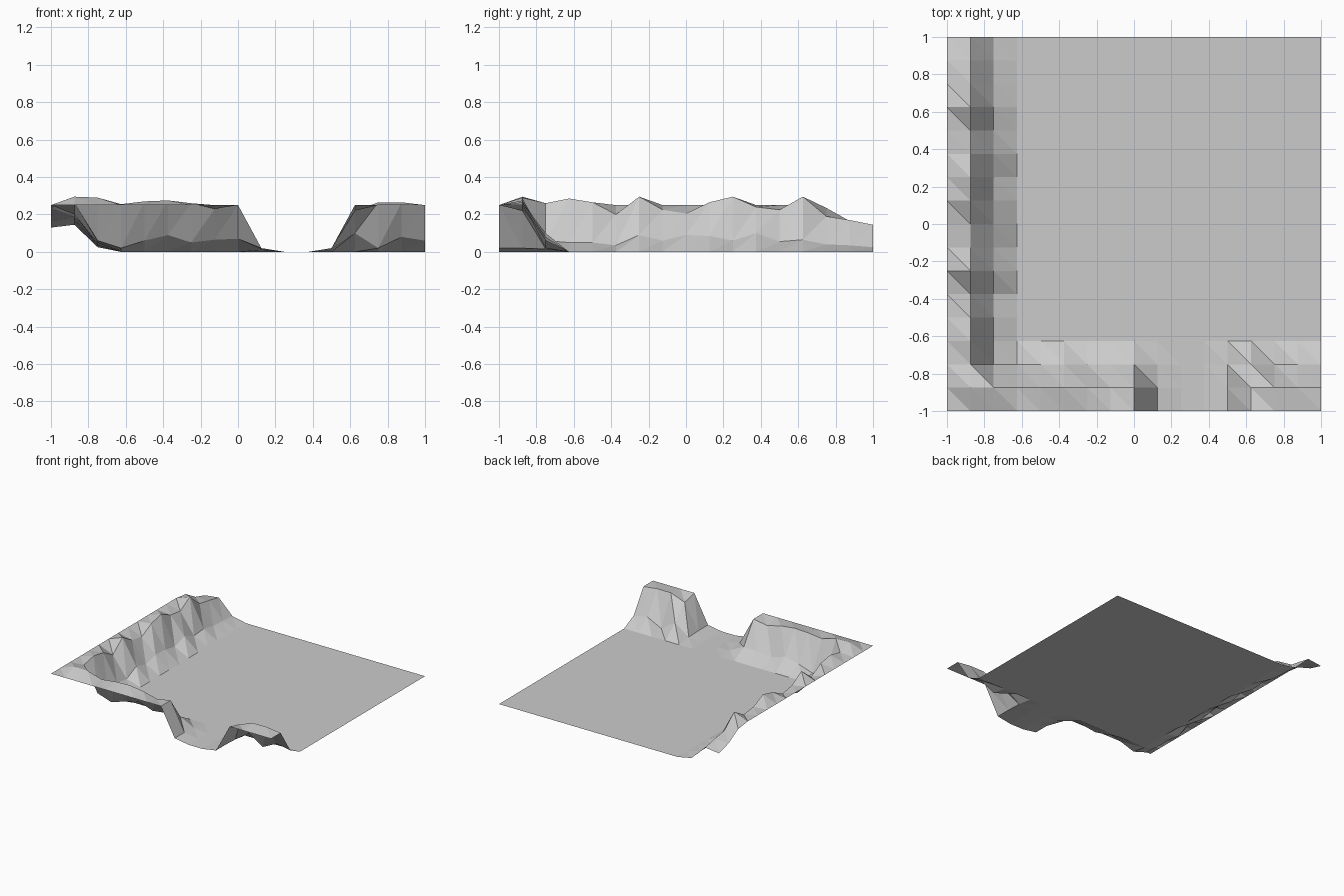
import bpy, bmesh

N = 16
STEP = 2 / N

# Left bank: heights from front to back, for columns 0 (outer edge), 1 (crest), 2 (foot)
left_bank = [
    [.25] * 14 + [.235, .165, .13],
    [.25, .295, .26, .285, .265, .20, .295, .225, .205, .265, .295, .24, .225, .295, .19, .17, .145],
    [.25, .29, .06, .05, .05, .035, .09, .06, .09, .085, .06, .10, .055, .065, .04, .035, .025],
]
# Front bank with a gap: heights from left to right, for rows 0 (outer edge), 1 (crest), 2 (foot)
front_bank = [
    [.25] * 9 + [.02, 0, 0, .02] + [.25] * 4,
    [.25, .295, .29, .255, .27, .275, .26, .23, .25, .02, 0, 0, .02, .22, .265, .265, .25],
    [.25, .26, .06, .02, .06, .09, .05, .065, .07, .01, 0, 0, .015, .10, .02, .08, .06],
]


def height(i, j):
    if j < 3 and (i > 2 or j < 2):
        return front_bank[j][i]
    if i < 3:
        return left_bank[i][j]
    return 0.0


# Terrain tile: a grid sheet with every cell split along the same diagonal
bm = bmesh.new()
grid = [[bm.verts.new((-1 + i * STEP, -1 + j * STEP, height(i, j)))
         for j in range(N + 1)] for i in range(N + 1)]
for i in range(N):
    for j in range(N):
        a, b = grid[i][j], grid[i + 1][j]
        c, d = grid[i + 1][j + 1], grid[i][j + 1]
        bm.faces.new((a, b, d))
        bm.faces.new((b, c, d))

mesh = bpy.data.meshes.new("terrain_tile")
bm.to_mesh(mesh)
bm.free()
terrain = bpy.data.objects.new("terrain_tile", mesh)
bpy.context.collection.objects.link(terrain)
